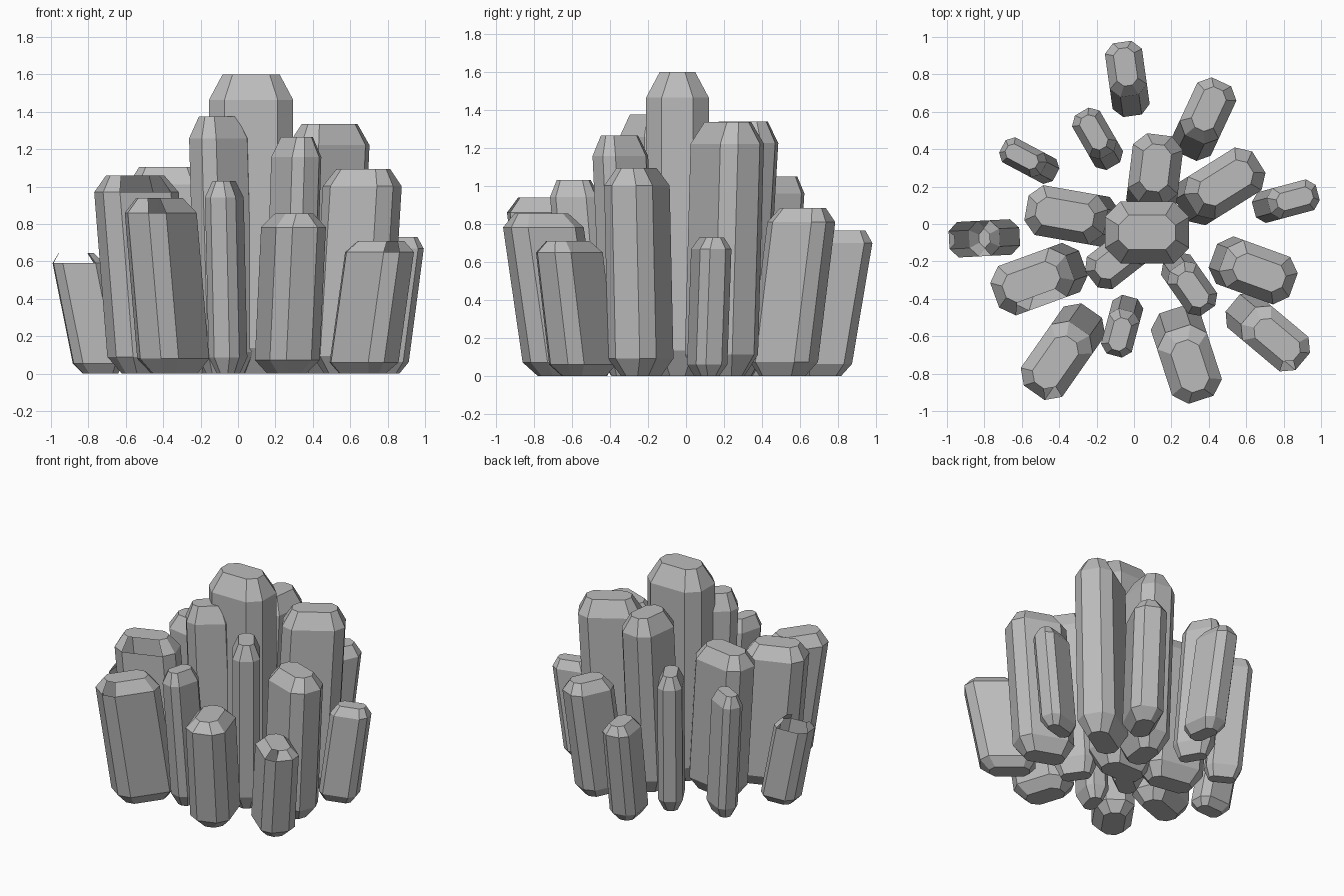
import bpy
import bmesh
from math import radians, cos, sin
from mathutils import Vector

cube = bpy.data.objects.get("Cube")
if cube:
    bpy.data.objects.remove(cube, do_unlink=True)

stone = bpy.data.materials.new("pale_grey_crystal")
stone.use_nodes = True
GREY = (0.5, 0.5, 0.5, 1.0)
stone.diffuse_color = GREY
stone.node_tree.nodes["Principled BSDF"].inputs["Base Color"].default_value = GREY


def octagon(length, width, chamfer):
    """Rectangle with cut corners, counter-clockwise, starting on the +x end."""
    a, b = length / 2, width / 2
    quarter = [(a, b - chamfer), (a - chamfer, b)]
    half = quarter + [(-x, y) for x, y in reversed(quarter)]
    return half + [(-x, -y) for x, y in half]


def crystal(name, x, y, angle, length, width, height, lean, opening=None):
    """Chamfered prism leaning along its long axis, with bevelled ends."""
    turn = radians(angle)
    bevel = 0.085 * height
    inset = 0.22 * width
    chamfer = 0.25 * width
    small = octagon(length - 2 * inset, width - 2 * inset, chamfer * 0.65)
    full = octagon(length, width, chamfer)
    bm = bmesh.new()
    rings = []
    for z, section in ((0, small), (bevel, full), (height - bevel, full), (height, small)):
        shift = lean * (z / height - 1)
        rings.append([bm.verts.new((x + (px + shift) * cos(turn) - py * sin(turn),
                                    y + (px + shift) * sin(turn) + py * cos(turn), z))
                      for px, py in section])
    bm.faces.new(reversed(rings[0]))
    cap = bm.faces.new(rings[-1])
    tip_faces = []
    for low, high in zip(rings, rings[1:]):
        tip_faces = [bm.faces.new((low[i], low[(i + 1) % 8], high[(i + 1) % 8], high[i]))
                     for i in range(8)]
    bm.normal_update()

    # Broken tips: some bevels are missing
    side = Vector((-sin(turn), cos(turn), 0))
    broken = []
    if opening == "front":
        broken = [min(tip_faces, key=lambda f: f.normal.y)]
    elif opening == "split":
        broken = [cap] + [f for f in tip_faces if abs(f.normal.dot(side)) > 0.65 * f.normal.xy.length
                          and abs(f.normal.dot(side)) > 0.5]
    if broken:
        bmesh.ops.delete(bm, geom=broken, context="FACES_ONLY")

    mesh = bpy.data.meshes.new(name)
    bm.to_mesh(mesh)
    bm.free()
    mesh.materials.append(stone)
    bpy.context.collection.objects.link(bpy.data.objects.new(name, mesh))


# Name, tip centre x and y, outward angle, length, width, height, lean
crystal("main_crystal", 0.07, -0.045, 0, 0.45, 0.33, 1.6, 0)

# Inner ring
crystal("inner_back_crystal", 0.115, 0.3, 83, 0.37, 0.27, 1.34, 0.08)
crystal("inner_back_left_crystal", 0.49, 0.22, 32, 0.43, 0.27, 1.335, 0.07)
crystal("inner_front_left_crystal", 0.315, -0.35, -55, 0.29, 0.19, 1.265, 0.07)
crystal("inner_front_crystal", -0.105, -0.2, 218, 0.32, 0.22, 1.375, 0.05)
crystal("inner_right_crystal", -0.37, 0.05, 170, 0.43, 0.27, 1.105, 0.08)

# Middle ring
crystal("middle_right_crystal", -0.55, -0.31, 200, 0.43, 0.28, 1.06, 0.09, "front")
crystal("middle_front_crystal", -0.075, -0.59, 255, 0.25, 0.17, 1.03, 0.09)
crystal("middle_left_crystal", 0.67, -0.26, -20, 0.4, 0.27, 1.095, 0.07)
crystal("middle_back_crystal", -0.215, 0.49, 120, 0.27, 0.17, 1.05, 0.08)
crystal("middle_back_right_crystal", -0.6, 0.36, 152, 0.25, 0.15, 0.95, 0.09)

# Outer ring
crystal("outer_front_right_crystal", -0.42, -0.74, 235, 0.42, 0.27, 0.94, 0.14, "front")
crystal("outer_front_crystal", 0.3, -0.76, -72, 0.4, 0.28, 0.855, 0.13)
crystal("outer_front_left_crystal", 0.765, -0.62, -40, 0.38, 0.24, 0.71, 0.13, "front")
crystal("outer_left_crystal", 0.86, 0.135, 15, 0.27, 0.17, 0.73, 0.1)
crystal("outer_back_left_crystal", 0.4, 0.615, 65, 0.34, 0.23, 0.885, 0.12)
crystal("outer_back_crystal", -0.045, 0.84, 98, 0.29, 0.2, 0.765, 0.13)
crystal("outer_right_crystal", -0.865, -0.08, 183, 0.27, 0.19, 0.645, 0.13, "split")
